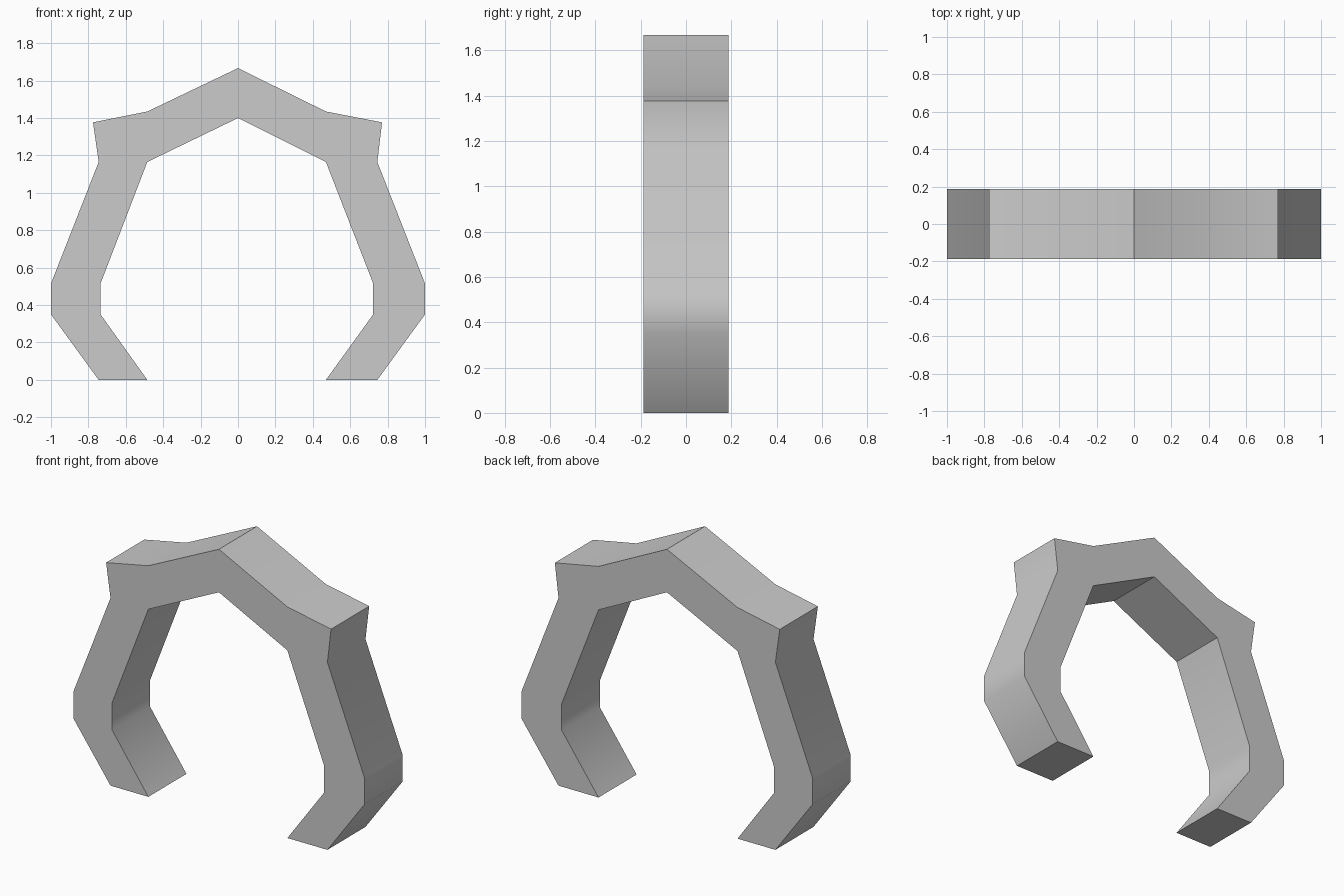
import bpy, bmesh, math

if "Cube" in bpy.data.objects:
    bpy.data.objects.remove(bpy.data.objects["Cube"])

HALF_DEPTH = 0.187

# Arch outline from apex to foot, then back up the inside: (left x, right x, z)
outer = [(-0.485, 0.47, 1.435), (-0.775, 0.77, 1.377), (-0.745, 0.745, 1.165),
         (-1.0, 1.0, 0.515), (-1.0, 1.0, 0.35), (-0.745, 0.745, 0.0)]
inner = [(-0.485, 0.47, 0.0), (-0.735, 0.723, 0.35),
         (-0.735, 0.723, 0.515), (-0.485, 0.47, 1.165)]
side = outer + inner

profile = [(0.0, 1.667)]
profile += [(r, z) for l, r, z in side]
profile += [(0.0, 1.4)]
profile += [(l, z) for l, r, z in reversed(side)]

# Extrude the outline through the depth
bm = bmesh.new()
front = bm.faces.new([bm.verts.new((x, -HALF_DEPTH, z)) for x, z in profile])
ext = bmesh.ops.extrude_face_region(bm, geom=[front], use_keep_orig=True)
moved = [g for g in ext["geom"] if isinstance(g, bmesh.types.BMVert)]
bmesh.ops.translate(bm, verts=moved, vec=(0, 2 * HALF_DEPTH, 0))
bmesh.ops.recalc_face_normals(bm, faces=bm.faces)

mesh = bpy.data.meshes.new("arch_ring")
bm.to_mesh(mesh)
bm.free()
arch = bpy.data.objects.new("arch_ring", mesh)
bpy.context.collection.objects.link(arch)

# Soft shading over the shallow bends only
bpy.context.view_layer.objects.active = arch
arch.select_set(True)
bpy.ops.object.shade_smooth_by_angle(angle=math.radians(40))
